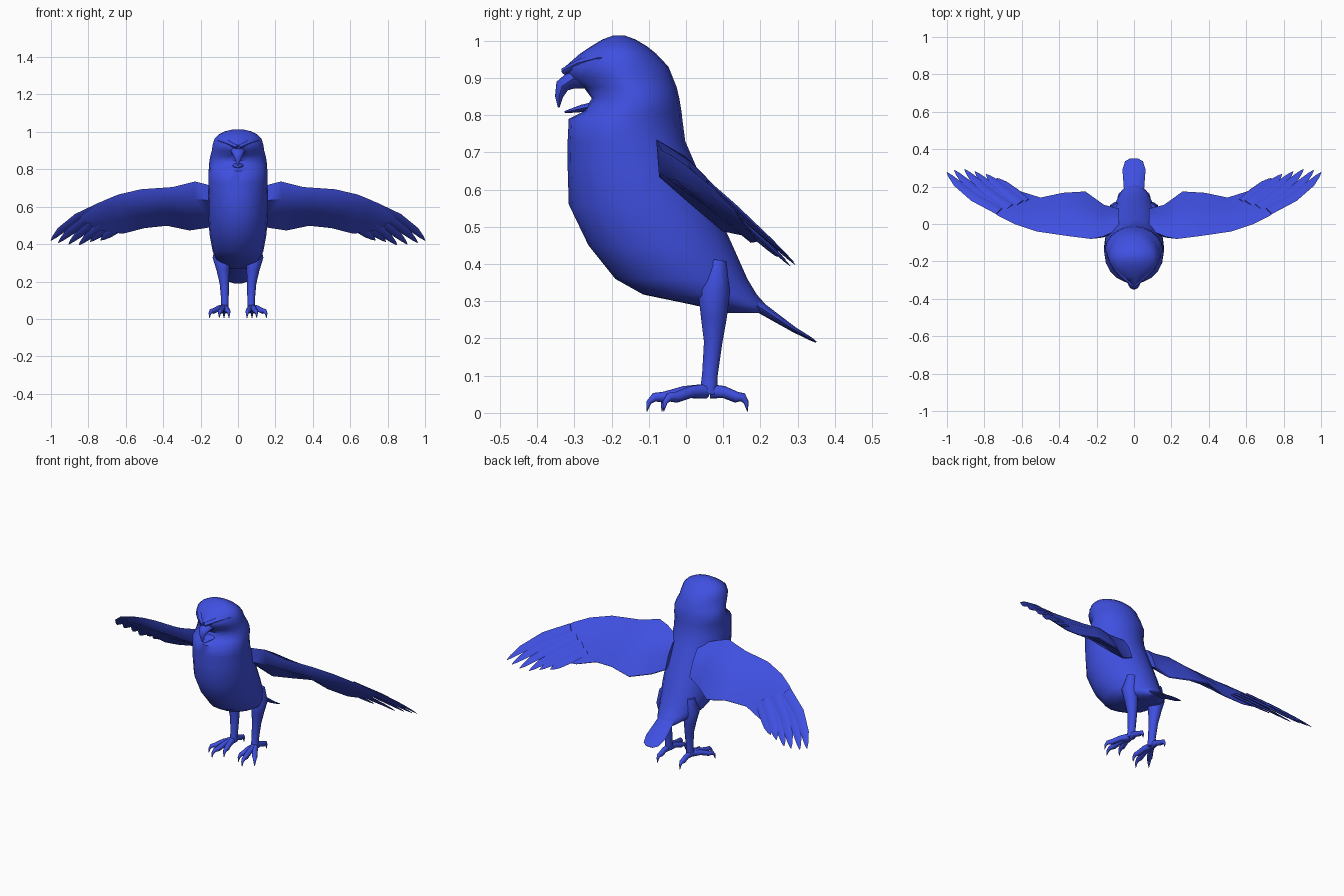
import bpy, bmesh
from math import sin, cos, pi, radians
from mathutils import Vector as V, Matrix

blue = bpy.data.materials.new("plumage_blue")
blue.diffuse_color = (0.05, 0.08, 0.75, 1)
PLANE = V((0, 0.69, 0.725))          # upward normal of the spread wing


def finish(name, bm, mirror=False, angle=50):
    bmesh.ops.recalc_face_normals(bm, faces=bm.faces)
    me = bpy.data.meshes.new(name)
    bm.to_mesh(me)
    bm.free()
    me.shade_smooth()
    me.set_sharp_from_angle(angle=radians(angle))
    me.materials.append(blue)
    ob = bpy.data.objects.new(name, me)
    bpy.context.collection.objects.link(ob)
    if mirror:
        ob.modifiers.new("mirror", 'MIRROR').use_mirror_merge = False
    return ob


def loft(bm, rings):
    """Skin a list of equal-length point rings and cap both ends."""
    vs = [[bm.verts.new(p) for p in r] for r in rings]
    n = len(vs[0])
    for a, b in zip(vs, vs[1:]):
        for i in range(n):
            j = (i + 1) % n
            bm.faces.new((a[i], a[j], b[j], b[i]))
    bm.faces.new(vs[0][::-1])
    bm.faces.new(vs[-1])


def sweep(bm, path, sizes, up, n=8):
    """Sweep an ellipse (half width, half thickness) along a path."""
    pts = [V(p) for p in path]
    rings = []
    for i, (p, (w, t)) in enumerate(zip(pts, sizes)):
        d = (pts[min(i + 1, len(pts) - 1)] - pts[max(i - 1, 0)]).normalized()
        side = d.cross(V(up)).normalized()
        nor = side.cross(d)
        rings.append([p + side * w * cos(2 * pi * k / n) + nor * t * sin(2 * pi * k / n)
                      for k in range(n)])
    loft(bm, rings)


# Body and head: z, front y, back y, half width, front roundness
BODY = [(0.268, 0.11, 0.225, 0.05, 2), (0.29, 0.02, 0.215, 0.085, 2),
        (0.318, -0.115, 0.19, 0.115, 2), (0.36, -0.19, 0.165, 0.135, 2),
        (0.45, -0.262, 0.125, 0.152, 2), (0.56, -0.315, 0.075, 0.16, 2),
        (0.66, -0.318, 0.028, 0.16, 2), (0.73, -0.318, -0.002, 0.158, 2),
        (0.79, -0.315, -0.01, 0.157, 2), (0.81, -0.275, -0.012, 0.156, 2),
        (0.845, -0.253, -0.018, 0.153, 2), (0.875, -0.275, -0.025, 0.147, 1.7),
        (0.90, -0.318, -0.035, 0.14, 1.4), (0.93, -0.325, -0.047, 0.136, 1.5),
        (0.965, -0.285, -0.08, 0.125, 1.8), (0.985, -0.255, -0.105, 0.105, 2),
        (1.003, -0.225, -0.135, 0.07, 2), (1.014, -0.195, -0.165, 0.025, 2)]


def body_ring(z, yf, yb, hw, p, n=20):
    yc, d, out = (yf + yb) / 2, (yb - yf) / 2, []
    for k in range(n):
        c, s = cos(2 * pi * k / n), sin(2 * pi * k / n)
        e = 2 / p if s < 0 else 1
        out.append(V((hw * abs(c) ** e * (1 if c > 0 else -1),
                      yc + d * abs(s) ** e * (1 if s > 0 else -1), z)))
    return out


bm = bmesh.new()
loft(bm, [body_ring(*r) for r in BODY])
finish("body", bm, angle=60)

# Hooked upper beak and small lower beak
bm = bmesh.new()
sweep(bm, [(0, -0.25, 0.893), (0, -0.305, 0.897), (0, -0.333, 0.878), (0, -0.341, 0.85),
           (0, -0.342, 0.82)],
      [(0.045, 0.022), (0.038, 0.026), (0.027, 0.019), (0.014, 0.011), (0.002, 0.002)], (0, -0.5, 1))
finish("upper_beak", bm)
bm = bmesh.new()
sweep(bm, [(0, -0.23, 0.828), (0, -0.28, 0.818), (0, -0.326, 0.808)],
      [(0.035, 0.012), (0.028, 0.01), (0.004, 0.003)], (0, 0, 1))
finish("lower_beak", bm)

# Brow ridges and eyes
bm = bmesh.new()
sweep(bm, [(0.005, -0.328, 0.918), (0.05, -0.28, 0.94), (0.095, -0.225, 0.955), (0.12, -0.165, 0.95)],
      [(0.01, 0.01), (0.018, 0.014), (0.018, 0.014), (0.005, 0.005)], (0, 0, 1))
finish("brow", bm, True)
bm = bmesh.new()
turn = V((0.78, -0.62, 0.05)).to_track_quat('Z', 'Y').to_matrix().to_4x4()
bmesh.ops.create_uvsphere(bm, u_segments=10, v_segments=6, radius=1,
                          matrix=Matrix.Translation((0.096, -0.222, 0.907)) @ turn
                          @ Matrix.Diagonal((0.03, 0.03, 0.014, 1)))
finish("eye", bm, True)

# Wing: leading edge point, trailing edge point, thickness factor
WING = [((0.08, -0.03, 0.69), (0.08, 0.08, 0.53), 0.9),
        ((0.17, -0.068, 0.72), (0.16, 0.10, 0.49), 1),
        ((0.23, -0.08, 0.735), (0.26, 0.172, 0.475), 1),
        ((0.35, -0.065, 0.705), (0.38, 0.165, 0.50), 0.85),
        ((0.52, -0.04, 0.693), (0.50, 0.14, 0.487), 0.65),
        ((0.64, 0.0, 0.665), (0.61, 0.175, 0.458), 0.45),
        ((0.72, 0.04, 0.632), (0.67, 0.19, 0.46), 0.3),
        ((0.85, 0.13, 0.555), (0.76, 0.18, 0.48), 0.12)]
FOIL = [(0, 0), (0.25, 0.025), (0.6, 0.026), (1, 0.003), (1, -0.003), (0.6, -0.03), (0.2, -0.055)]
bm = bmesh.new()
loft(bm, [[V(a).lerp(V(b), t) + PLANE * h * k for t, h in FOIL] for a, b, k in WING])
finish("wing", bm, True)

# Flight feathers fanned out at the wing tip
TIPS = [(0.735, 0.245, 0.42), (0.79, 0.262, 0.408), (0.85, 0.28, 0.395),
        (0.905, 0.288, 0.395), (0.96, 0.288, 0.407), (1.0, 0.272, 0.415)]
bm = bmesh.new()
for i, tip in enumerate(TIPS):
    f = i / 5
    base, tip = V((0.58, 0.12, 0.53)).lerp(V((0.72, 0.065, 0.605)), f), V(tip)
    bow = V((0.02, -0.012, 0.013)) * f
    lift = PLANE * (0.006 * (i % 2))
    path = [base.lerp(tip, t) + bow * sin(pi * t) + lift for t in (0, 0.4, 0.75, 0.92, 1)]
    sweep(bm, path, [(0.028, 0.006), (0.03, 0.007), (0.024, 0.005), (0.012, 0.003), (0.002, 0.001)],
          PLANE, 6)
finish("flight_feathers", bm, True)

# Tail
bm = bmesh.new()
sweep(bm, [(0, 0.10, 0.34), (0, 0.20, 0.283), (0, 0.29, 0.224), (0, 0.335, 0.199), (0, 0.35, 0.19)],
      [(0.05, 0.03), (0.055, 0.016), (0.062, 0.008), (0.048, 0.005), (0.022, 0.002)], (0, 0.5, 1), 10)
finish("tail", bm)

# Legs with feathered thighs
bm = bmesh.new()
sweep(bm, [(0.085, 0.085, 0.41), (0.088, 0.075, 0.33), (0.08, 0.075, 0.26), (0.073, 0.073, 0.19),
           (0.07, 0.064, 0.10), (0.072, 0.06, 0.05)],
      [(0.03, 0.025), (0.048, 0.045), (0.034, 0.037), (0.025, 0.026), (0.02, 0.022), (0.022, 0.025)],
      (0, 1, 0), 10)
finish("leg", bm, True)

# Toes ending in curved claws
bm = bmesh.new()
for x, y in [(0.048, -0.065), (0.10, -0.105), (0.153, -0.06), (0.075, 0.165)]:
    a, b = V((0.073, 0.06, 0)), V((x, y, 0))
    path = [a.lerp(b, t) + V((0, 0, z)) for t, z in
            ((0.05, 0.058), (0.4, 0.056), (0.72, 0.042), (0.88, 0.042), (0.97, 0.028), (1, 0.004))]
    sweep(bm, path, [(0.017, 0.02), (0.015, 0.016), (0.015, 0.015), (0.011, 0.012),
                     (0.007, 0.007), (0.001, 0.001)], (0.01, 0, 1))
finish("toes", bm, True)
